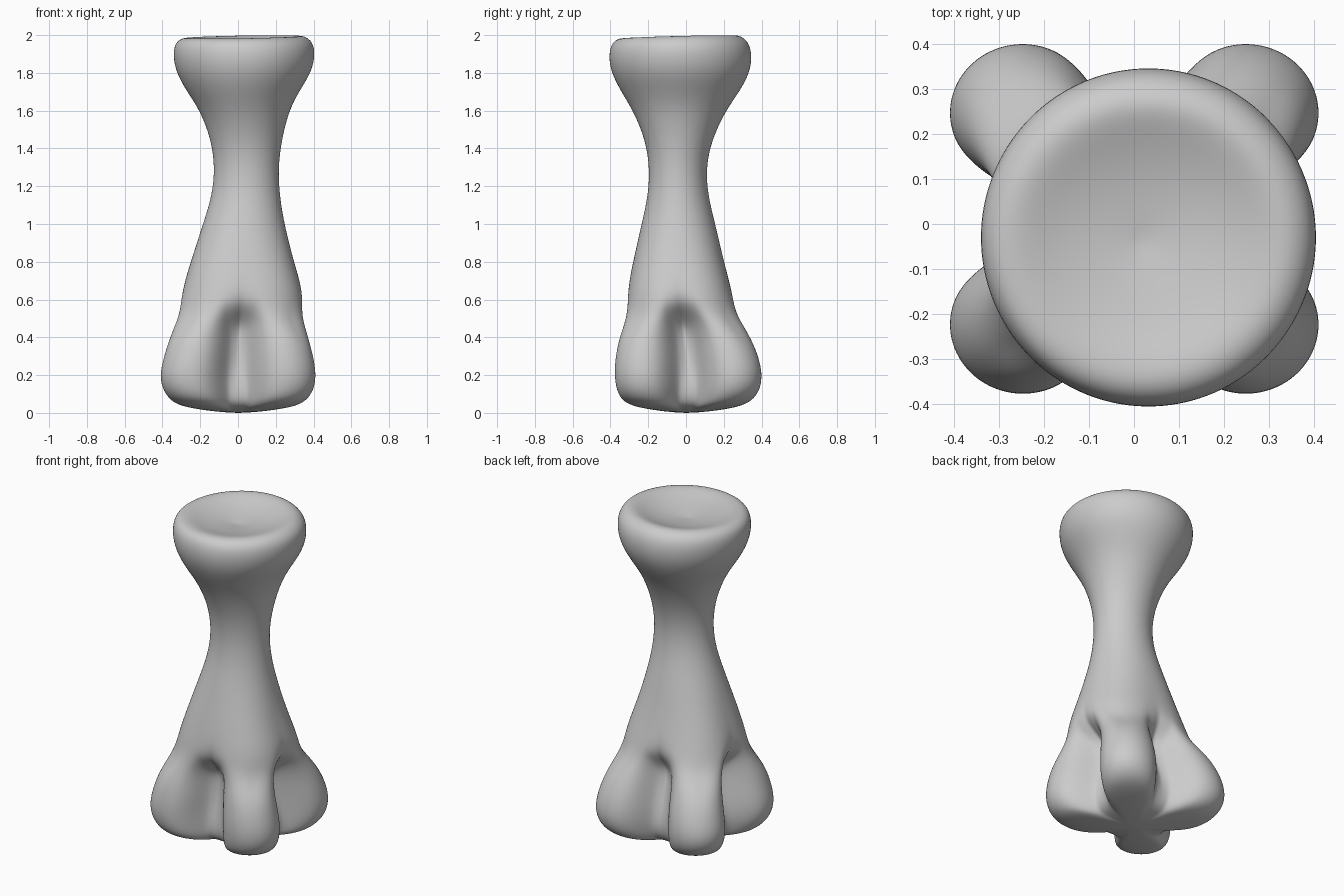
import bpy, bmesh, math

if "Cube" in bpy.data.objects:
    bpy.data.objects.remove(bpy.data.objects["Cube"])

SEG = 80
# Cross-section extents: z, x min, x max, y min, y max
ROWS = [
    (0.035, -.325, .33, -.305, .315), (0.07, -.37, .375, -.35, .365),
    (0.13, -.405, .407, -.372, .397), (0.21, -.415, .415, -.381, .405),
    (0.30, -.393, .40, -.374, .385), (0.39, -.365, .376, -.356, .347),
    (0.46, -.346, .364, -.34, .315), (0.52, -.33, .358, -.33, .286),
    (0.58, -.315, .353, -.319, .264), (0.66, -.293, .34, -.308, .24),
    (0.80, -.25, .295, -.28, .20), (1.00, -.185, .245, -.235, .155),
    (1.15, -.137, .22, -.20, .116), (1.30, -.122, .212, -.192, .105),
    (1.45, -.143, .232, -.216, .138), (1.60, -.20, .27, -.28, .21),
    (1.70, -.27, .322, -.343, .283), (1.80, -.327, .388, -.396, .338),
    (1.89, -.344, .408, -.41, .35), (1.955, -.335, .40, -.395, .335),
]


def smooth(a, b, x):
    t = max(0, min(1, (x - a) / (b - a)))
    return t * t * (3 - 2 * t)


def outline(a, z):
    """Unit radius: four round feet, then a rounded square, then a circle."""
    n = 2 + 0.55 * smooth(1.1, 0.6, z)
    body = (abs(math.cos(a)) ** n + abs(math.sin(a)) ** n) ** (-1 / n)
    w = 0.40
    c = (1 - w) * math.sqrt(2)
    phi = abs((a % (math.pi / 2)) - math.pi / 4)
    s = max(math.sin(phi), 1e-4)
    floor = 0.50 + 0.13 * smooth(0.33, 0.04, z)  # recess floor flares out low down
    neck = min(0.33 / s, 0.8)
    arm = (neck ** 10 + floor ** 10) ** 0.1
    if c * s < w:  # round foot
        arm = max(arm, c * math.cos(phi) + math.sqrt(w * w - (c * s) ** 2))
    axis = phi / (math.pi / 4)  # 1 in the middle of a recess
    t = smooth(0.55 + 0.08 * axis, 0.36 + 0.08 * axis, z)
    return body * (1 - t) + arm * t


bm = bmesh.new()


def ring(row, scale=1.0, z=None, dip=0.0):
    z0, xa, xb, ya, yb = row
    cx, cy, hx, hy = (xa + xb) / 2, (ya + yb) / 2, (xb - xa) / 2, (yb - ya) / 2
    verts = []
    for i in range(SEG):
        a = 2 * math.pi * i / SEG
        r = outline(a, z0) * scale
        h = (z0 if z is None else z) - dip * (0.5 + 0.5 * math.cos(a - math.radians(235)))
        # Underside rises slightly towards the tips of the feet
        h += 0.02 * (r - 0.7 * scale) * smooth(0.2, 0.03, z0)
        verts.append(bm.verts.new((cx + hx * r * math.cos(a), cy + hy * r * math.sin(a), h)))
    return verts


# Underside, foot and shaft, then the rim and the hollow in the top
rings = [ring(ROWS[0], 0.35, 0.003), ring(ROWS[0], 0.75, 0.017)]
rings += [ring(r) for r in ROWS]
for scale, z, dip in [(.91, 1.99, .01), (.81, 2.003, .02), (.7, 1.993, .018),
                      (.55, 1.97, .01), (.35, 1.948, 0), (.15, 1.937, 0)]:
    rings.append(ring(ROWS[-1], scale, z, dip))
for lo, hi in zip(rings, rings[1:]):
    for i in range(SEG):
        j = (i + 1) % SEG
        bm.faces.new((lo[i], lo[j], hi[j], hi[i]))
bottom = bm.verts.new((0, 0, 0))
top = bm.verts.new((0.02, -0.04, 1.93))
for i in range(SEG):
    j = (i + 1) % SEG
    bm.faces.new((bottom, rings[0][j], rings[0][i]))
    bm.faces.new((top, rings[-1][i], rings[-1][j]))

mesh = bpy.data.meshes.new("pedestal")
bm.to_mesh(mesh)
bm.free()
pedestal = bpy.data.objects.new("pedestal", mesh)
bpy.context.collection.objects.link(pedestal)
for p in mesh.polygons:
    p.use_smooth = True
sub = pedestal.modifiers.new("smooth", 'SUBSURF')
sub.levels = sub.render_levels = 2
